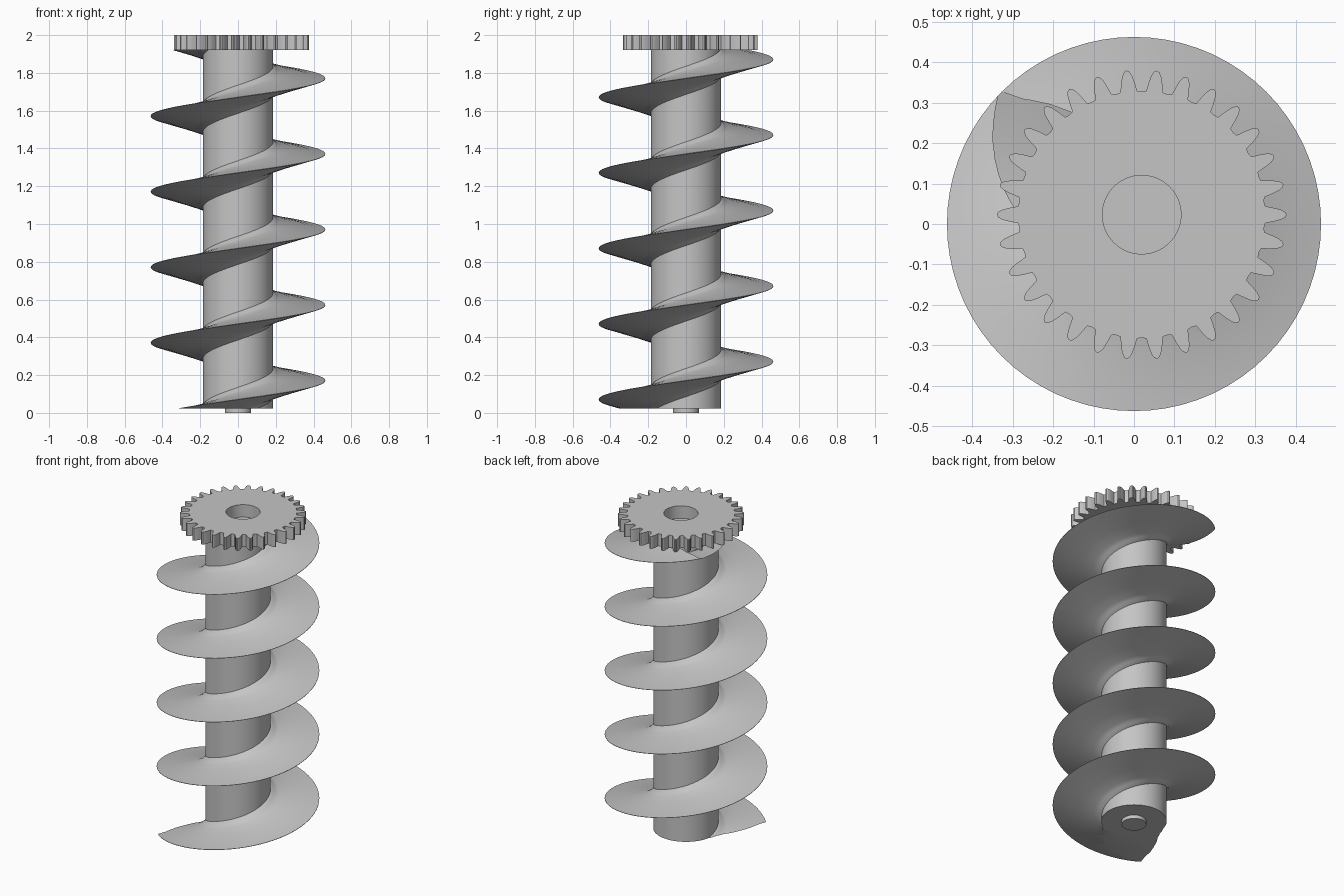
import bpy, bmesh
from math import sin, cos, pi, radians

cube = bpy.data.objects.get("Cube")
if cube:
    bpy.data.objects.remove(cube, do_unlink=True)

GREY = (0.56, 0.56, 0.56, 1)
grey = bpy.data.materials.new("plain_grey")
grey.use_nodes = True
grey.diffuse_color = GREY
grey.node_tree.nodes["Principled BSDF"].inputs["Base Color"].default_value = GREY

BOTTOM, TOP = 0.022, 1.922    # ends of the shaft and flight
PITCH, RIM = 0.4, 0.462


def finish(bm, name, angle=30):
    bmesh.ops.recalc_face_normals(bm, faces=bm.faces)
    mesh = bpy.data.meshes.new(name)
    bm.to_mesh(mesh)
    bm.free()
    obj = bpy.data.objects.new(name, mesh)
    bpy.context.collection.objects.link(obj)
    mesh.materials.append(grey)
    bpy.ops.object.select_all(action='DESELECT')
    obj.select_set(True)
    bpy.context.view_layer.objects.active = obj
    bpy.ops.object.shade_smooth_by_angle(angle=radians(angle))


def cylinder(name, radius, z0, z1):
    bm = bmesh.new()
    bmesh.ops.create_cone(bm, cap_ends=True, segments=64, radius1=radius,
                          radius2=radius, depth=z1 - z0)
    bmesh.ops.translate(bm, verts=bm.verts, vec=(0, 0, (z0 + z1) / 2))
    finish(bm, name)


def bridge(bm, a, b):
    n = len(a)
    for i in range(n):
        j = (i + 1) % n
        bm.faces.new((a[i], a[j], b[j], b[i]))


# Shaft and the small pivot pin under it
cylinder("shaft", 0.186, BOTTOM, TOP)
cylinder("pivot_pin", 0.07, 0, BOTTOM + 0.005)

# Screw flight: a tapered section with a flared root, flatter on top, swept up a helix
upper_side = [(0.15, 0.075), (0.187, 0.064), (0.205, 0.046), (0.23, 0.035),
              (0.305, 0.02), (0.41, 0.005), (RIM, 0.001)]
lower_side = [(RIM, -0.001), (0.41, -0.014), (0.305, -0.039), (0.23, -0.058),
              (0.205, -0.069), (0.187, -0.085), (0.15, -0.095)]
bm = bmesh.new()
rings = []
for deg in range(-235, 1676, 5):
    a = radians(deg)
    z = 0.171 + PITCH * a / (2 * pi)
    rings.append([bm.verts.new((r * cos(a), r * sin(a), z + t))
                  for r, t in upper_side + lower_side])
for lower, upper in zip(rings, rings[1:]):
    bridge(bm, lower, upper)
bm.faces.new(rings[0])
bm.faces.new(rings[-1])

# Trim both ends of the flight flat
for z, direction in ((BOTTOM, -1), (TOP, 1)):
    geom = bm.verts[:] + bm.edges[:] + bm.faces[:]
    cut = bmesh.ops.bisect_plane(bm, geom=geom, plane_co=(0, 0, z),
                                 plane_no=(0, 0, direction), clear_outer=True)
    edges = [e for e in cut["geom_cut"] if isinstance(e, bmesh.types.BMEdge)]
    bmesh.ops.triangle_fill(bm, edges=edges, use_beauty=True)
finish(bm, "screw_flight", 40)

# Drive gear: toothed ring, slightly off centre, with a round socket
TEETH, SOCKET = 30, 0.097
tooth = [(-6, 0.304), (-3.9, 0.306), (-2.9, 0.328), (-2, 0.345), (-1, 0.355),
         (0, 0.358), (1, 0.355), (2, 0.345), (2.9, 0.328), (3.9, 0.306)]
outline = [(radians(i * 360 / TEETH + d), r) for i in range(TEETH) for d, r in tooth]
hole = [(a, SOCKET) for a, r in outline]
bm = bmesh.new()


def loop(points, z):
    return [bm.verts.new((0.019 + r * cos(a), 0.023 + r * sin(a), z)) for a, r in points]


loops = [loop(hole, TOP), loop(outline, TOP), loop(outline, 2), loop(hole, 2)]
for i in range(4):
    bridge(bm, loops[i], loops[(i + 1) % 4])
finish(bm, "drive_gear")
